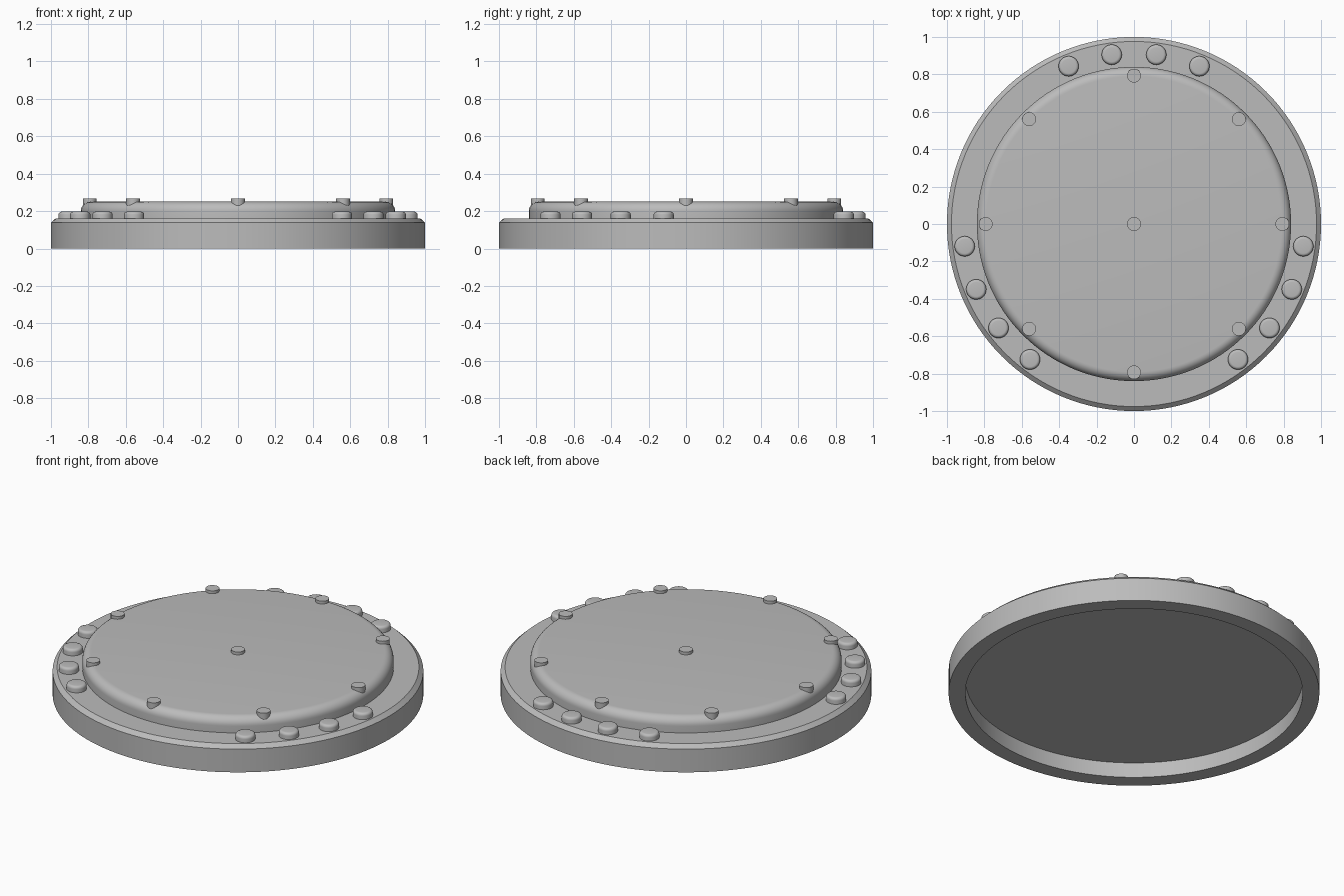
import bpy
import math
from math import radians, sin, cos

default = bpy.data.objects.get("Cube")
if default:
    bpy.data.objects.remove(default, do_unlink=True)

# Single grey material
grey = bpy.data.materials.new("plain grey")
grey.use_nodes = True
colour = (0.5, 0.5, 0.5, 1)
grey.diffuse_color = colour
grey.node_tree.nodes["Principled BSDF"].inputs["Base Color"].default_value = colour


def arc(r, z, fillet, steps):
    """Quarter-round profile ending at outer radius r and top height z."""
    turns = [math.pi / 2 * i / steps for i in range(steps + 1)]
    return [(r - fillet + fillet * cos(a), z - fillet + fillet * sin(a)) for a in turns]


def lathe(name, profile, sides, place=(0, 0, 0)):
    """Turn a (radius, height) profile, from bottom to top, into a capped solid."""
    verts, faces = [], []
    for r, z in profile:
        for i in range(sides):
            a = 2 * math.pi * i / sides
            verts.append((r * cos(a), r * sin(a), z))
    for k in range(len(profile) - 1):
        for i in range(sides):
            j = (i + 1) % sides
            lo, hi = k * sides, (k + 1) * sides
            faces.append((lo + i, lo + j, hi + j, hi + i))
    faces.append(tuple(reversed(range(sides))))
    last = (len(profile) - 1) * sides
    faces.append(tuple(range(last, last + sides)))
    mesh = bpy.data.meshes.new(name)
    mesh.from_pydata(verts, [], faces)
    mesh.materials.append(grey)
    obj = bpy.data.objects.new(name, mesh)
    obj.location = place
    bpy.context.collection.objects.link(obj)
    bpy.ops.object.select_all(action="DESELECT")
    obj.select_set(True)
    bpy.context.view_layer.objects.active = obj
    bpy.ops.object.shade_smooth_by_angle(angle=radians(30))
    return obj


def polar(radius, degrees):
    return (radius * cos(radians(degrees)), radius * sin(radians(degrees)), 0)


# Hollow base: recess ceiling, inner wall, bottom rim, outer wall, chamfer
lathe("base", [(0.91, 0.09), (0.91, 0), (1, 0), (1, 0.138), (0.976, 0.16)], 128)

# Raised platform with a rounded shoulder
lathe("platform", [(0.84, 0.15)] + arc(0.84, 0.25, 0.05, 8), 128)

# Three groups of four rounded buttons on the rim
for group, centre in enumerate((90, 210, 330)):
    for n, offset in enumerate((-22.5, -7.5, 7.5, 22.5)):
        lathe(f"button_{group + 1}_{n + 1}", [(0.054, 0.15)] + arc(0.054, 0.197, 0.016, 5),
              32, polar(0.913, centre + offset))

# Small support pegs: one in the middle, eight around the shoulder
peg = [(0.037, 0.18), (0.037, 0.267)]
lathe("centre_peg", peg, 32)
for n in range(8):
    lathe(f"edge_peg_{n + 1}", peg, 32, polar(0.793, 45 * n))
